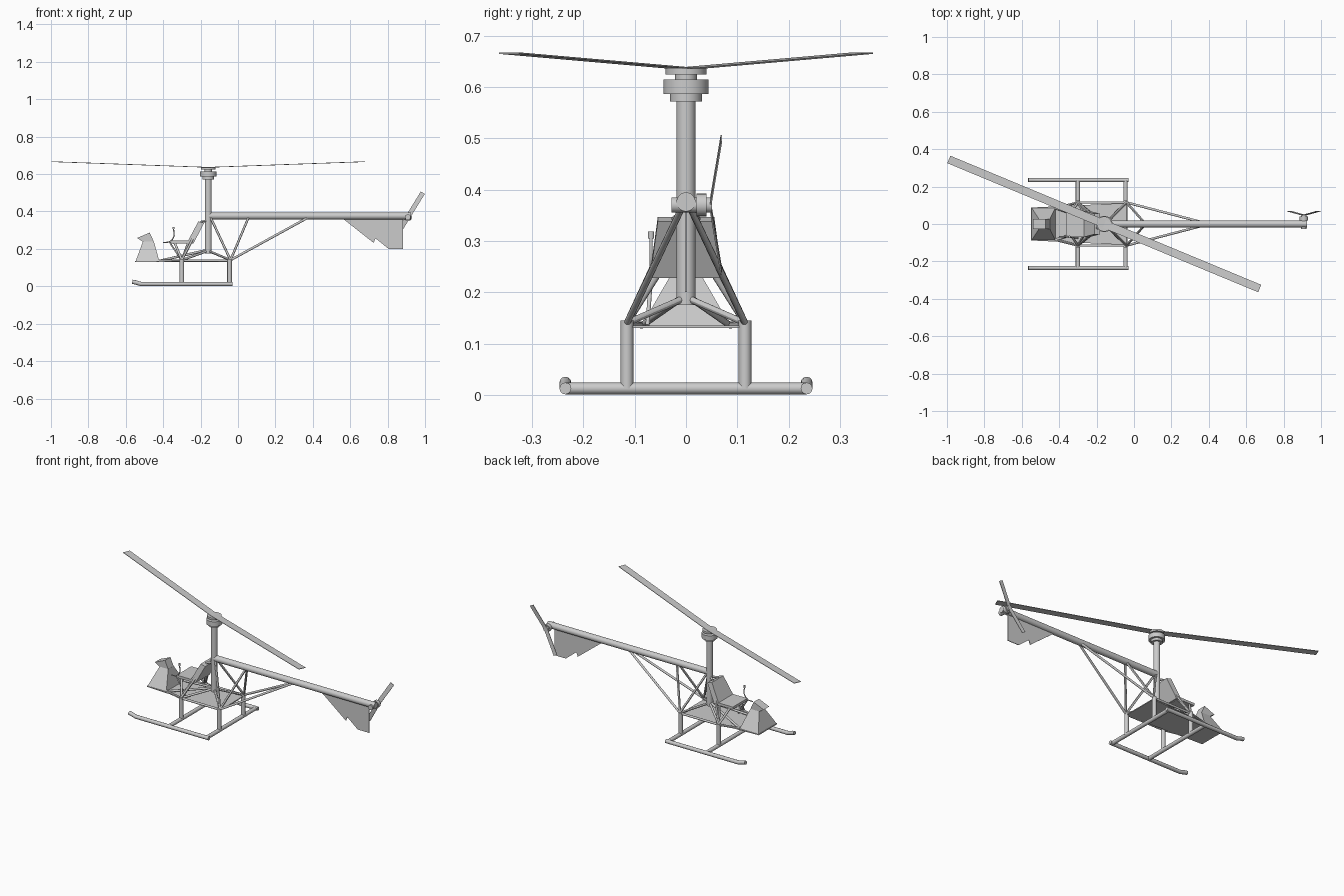
import bpy, bmesh
from mathutils import Vector as V

if "Cube" in bpy.data.objects:
    bpy.data.objects.remove(bpy.data.objects["Cube"])


def obj(name, verts, faces):
    me = bpy.data.meshes.new(name)
    me.from_pydata([tuple(v) for v in verts], [], faces)
    bm = bmesh.new()
    bm.from_mesh(me)
    bmesh.ops.recalc_face_normals(bm, faces=bm.faces)
    bm.to_mesh(me)
    bm.free()
    o = bpy.data.objects.new(name, me)
    bpy.context.collection.objects.link(o)
    return o


def loft(name, a, b):
    """Closed solid between two matching outlines."""
    n = len(a)
    sides = [(i, (i + 1) % n, (i + 1) % n + n, i + n) for i in range(n)]
    return obj(name, list(a) + list(b), sides + [tuple(range(n)), tuple(range(n, 2 * n))])


def rod(name, a, b, r, sides=16):
    a, b = V(a), V(b)
    d = b - a
    bpy.ops.mesh.primitive_cylinder_add(vertices=sides, radius=r, depth=d.length, location=(a + b) / 2)
    o = bpy.context.object
    o.name = name
    o.rotation_euler = d.to_track_quat('Z', 'Y').to_euler()
    bpy.ops.object.shade_smooth_by_angle()
    return o


def pipe(name, pts, r):
    cu = bpy.data.curves.new(name, 'CURVE')
    cu.dimensions = '3D'
    cu.bevel_depth = r
    cu.bevel_resolution = 4
    cu.use_fill_caps = True
    s = cu.splines.new('POLY')
    s.points.add(len(pts) - 1)
    for p, q in zip(s.points, pts):
        p.co = (*q, 1)
    o = bpy.data.objects.new(name, cu)
    bpy.context.collection.objects.link(o)
    return o


def blade(name, root, tip, normal, chord, thick):
    root, tip, n = V(root), V(tip), V(normal)
    c = n.cross(tip - root).normalized() * chord / 2
    t = n.normalized() * thick / 2
    ring = lambda p: [p - c - t, p + c - t, p + c + t, p - c + t]
    return loft(name, ring(root), ring(tip))


def rect(x0, x1, hy, z0, z1=None):
    z1 = z0 if z1 is None else z1
    return [(x0, -hy, z0), (x1, -hy, z1), (x1, hy, z1), (x0, hy, z0)]


# skids and frame tubes, both sides
for s, side in ((-1, 'right'), (1, 'left')):
    y = s * 0.115
    pipe('skid_' + side, [(-0.565, s * 0.235, 0.024), (-0.548, s * 0.235, 0.021), (-0.52, s * 0.235, 0.0125),
                          (-0.03, s * 0.235, 0.0125)], 0.0115)
    tubes = [
        ((-0.04, y, 0.14), (-0.145, s * 0.008, 0.365)),
        ((-0.04, y, 0.14), (0.055, s * 0.008, 0.365)),
        ((-0.04, y, 0.14), (0.37, s * 0.008, 0.365)),
        ((-0.04, y, 0.14), (-0.16, 0, 0.19)),
        ((-0.30, y, 0.14), (-0.16, 0, 0.19)),
        ((-0.42, s * 0.085, 0.136), (-0.16, 0, 0.195)),
        ((-0.30, y, 0.14), (-0.195, s * 0.02, 0.345)),
        ((-0.195, s * 0.02, 0.345), (-0.16, 0, 0.35)),
        ((-0.30, y, 0.138), (-0.04, y, 0.138)),
        ((-0.42, s * 0.085, 0.136), (-0.30, y, 0.138)),
        ((-0.30, y, 0.14), (-0.34, s * 0.055, 0.235)),
        ((-0.30, y, 0.14), (-0.265, s * 0.055, 0.235)),
    ]
    for i, (a, b) in enumerate(tubes):
        rod(f'frame_tube_{side}_{i}', a, b, 0.0065, 12)
    for x in (-0.30, -0.045):
        rod('leg_' + side, (x, y, 0.012), (x, y, 0.145), 0.0125)
for x in (-0.30, -0.045):
    rod('skid_cross_tube', (x, -0.235, 0.0125), (x, 0.235, 0.0125), 0.0115)

# floor plate
outline = [(-0.55, -0.088), (-0.04, -0.112), (-0.04, 0.112), (-0.55, 0.088)]
loft('floor', [(x, y, 0.13) for x, y in outline], [(x, y, 0.135) for x, y in outline])

# nose pod and flared instrument console
loft('nose_pod', rect(-0.548, -0.42, 0.088, 0.132), rect(-0.508, -0.45, 0.026, 0.24))
loft('console', rect(-0.508, -0.45, 0.026, 0.238), rect(-0.54, -0.472, 0.026, 0.258, 0.287))

# seat
loft('seat_pan', rect(-0.363, -0.25, 0.07, 0.229), rect(-0.363, -0.25, 0.07, 0.244))
loft('seat_back', rect(-0.27, -0.238, 0.07, 0.238, 0.228), rect(-0.212, -0.182, 0.055, 0.347, 0.338))

# control stick and lever
pipe('control_stick', [(-0.40, -0.068, 0.234), (-0.37, -0.068, 0.236), (-0.352, -0.068, 0.249),
                       (-0.341, -0.068, 0.27), (-0.345, -0.068, 0.312)], 0.003)
rod('stick_grip', (-0.345, -0.068, 0.305), (-0.345, -0.068, 0.318), 0.006)
rod('stick_base', (-0.365, -0.068, 0.235), (-0.30, -0.075, 0.135), 0.004, 12)

# mast and rotor hub
for name, z0, z1, r in (('mast', 0.175, 0.58, 0.0185), ('hub_collar', 0.572, 0.586, 0.031),
                        ('hub_drum', 0.586, 0.615, 0.044), ('hub_neck', 0.614, 0.626, 0.021),
                        ('hub_cap', 0.624, 0.636, 0.04)):
    rod(name, (-0.159, 0, z0), (-0.159, 0, z1), r, 32)

# main rotor blades
for s in (-1, 1):
    blade('main_blade', (-0.159, 0, 0.636), (-0.159 + s * 0.831, -s * 0.345, 0.666), (0, 0, 1), 0.043, 0.003)

# tail boom and fin
rod('tail_boom', (-0.159, 0, 0.376), (0.925, 0, 0.376), 0.0185, 24)
fin = [(0.555, 0.366), (0.725, 0.232), (0.735, 0.257), (0.805, 0.2), (0.882, 0.2), (0.882, 0.366)]
loft('tail_fin', [(x, -0.002, z) for x, z in fin], [(x, 0.002, z) for x, z in fin])

# tail rotor
for name, y0, y1, r in (('tail_gearbox', -0.028, 0.022, 0.015), ('tail_hub', 0.02, 0.04, 0.022),
                        ('tail_hub_cap', 0.039, 0.051, 0.015)):
    rod(name, (0.908, y0, 0.37), (0.908, y1, 0.37), r, 24)
for s in (-1, 1):
    blade('tail_blade', (0.908, 0.047, 0.37), (0.908 + s * 0.08, 0.069, 0.37 + s * 0.13), (0, 1, 0), 0.025, 0.003)
